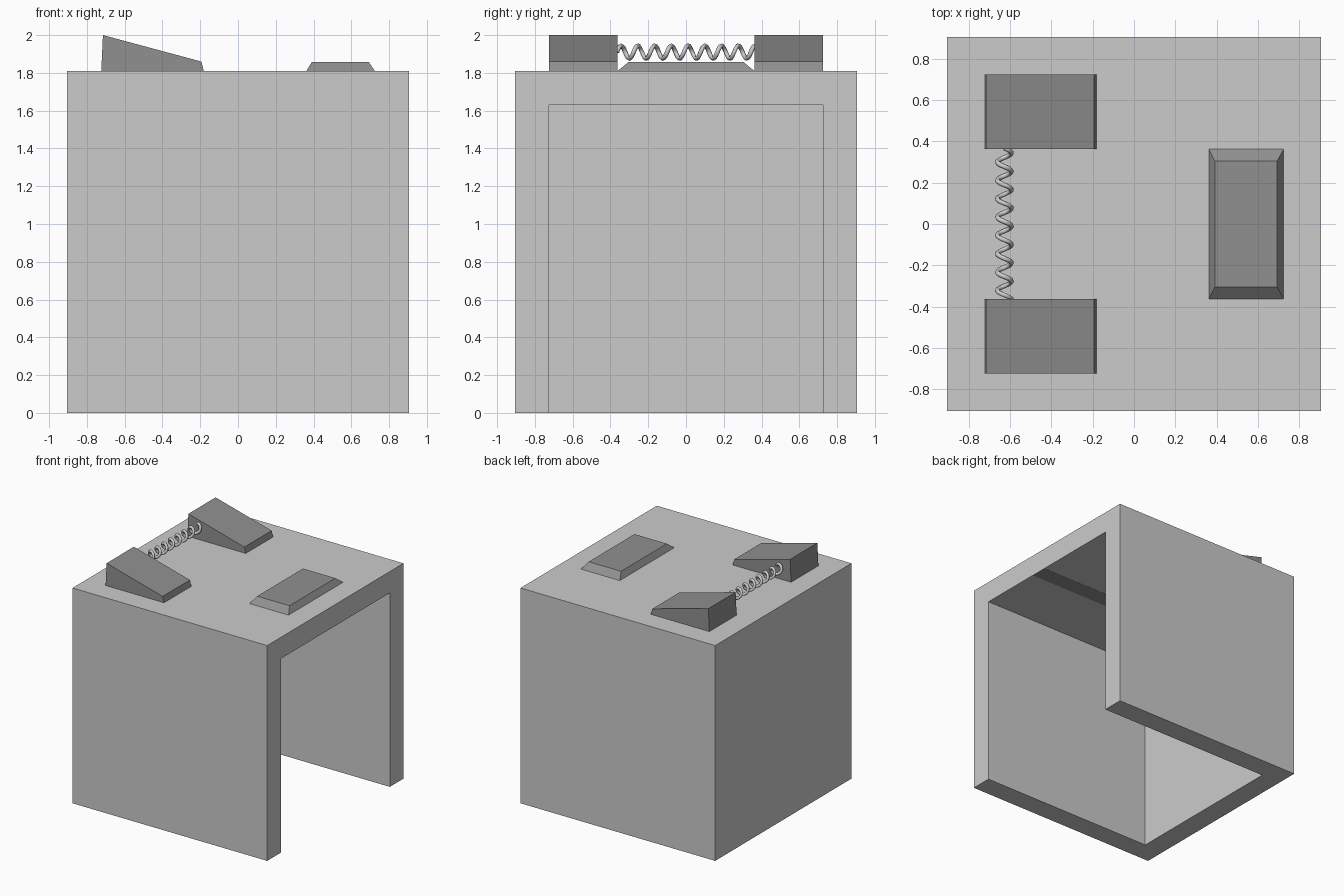
import bpy, bmesh, math

if "Cube" in bpy.data.objects:
    bpy.data.objects.remove(bpy.data.objects["Cube"])

dark = bpy.data.materials.new("dark_grey")
dark.diffuse_color = (0.28, 0.28, 0.28, 1)
dark.use_nodes = True
dark.node_tree.nodes["Principled BSDF"].inputs["Base Color"].default_value = dark.diffuse_color


def mesh_object(name, verts, faces, mat=None):
    bm = bmesh.new()
    vs = [bm.verts.new(v) for v in verts]
    for f in faces:
        bm.faces.new([vs[i] for i in f])
    bmesh.ops.recalc_face_normals(bm, faces=bm.faces)
    me = bpy.data.meshes.new(name)
    bm.to_mesh(me)
    bm.free()
    ob = bpy.data.objects.new(name, me)
    bpy.context.collection.objects.link(ob)
    if mat:
        me.materials.append(mat)
    return ob


def prism(name, profile, y0, y1, mat=None):
    """Extrude an x-z profile along y."""
    n = len(profile)
    verts = [(x, y, z) for y in (y0, y1) for x, z in profile]
    faces = [range(n), range(n, 2 * n)]
    faces += [(i, (i + 1) % n, n + (i + 1) % n, n + i) for i in range(n)]
    return mesh_object(name, verts, faces, mat)


# Hollow housing: one side profile for the walls, an L profile for back and top
S, I, H, T = 0.905, 0.724, 1.81, 1.63
box = [(-S, 0), (S, 0), (S, H), (-S, H)]
housing = prism("housing", box, -S, S)
cutter = prism("housing_cutter", [(-I, -0.2), (S + 0.2, -0.2), (S + 0.2, T), (-I, T)], -I, I)
cut = housing.modifiers.new("opening", 'BOOLEAN')
cut.operation = 'DIFFERENCE'
cut.solver = 'EXACT'
cut.object = cutter
bpy.context.view_layer.objects.active = housing
housing.select_set(True)
bpy.ops.object.modifier_apply(modifier=cut.name)
bpy.data.objects.remove(cutter)

# Dark strip flush with the underside of the top
prism("underside_strip", [(-I, T - 0.001), (0.9, T - 0.001), (0.9, T + 0.01), (-I, T + 0.01)],
      -0.175, -0.03, dark)

# Pair of wedges
wedge = [(-0.724, H), (-0.715, 2.0), (-0.194, 1.86), (-0.181, H)]
for side, y0, y1 in (("front", -0.724, -0.362), ("back", 0.362, 0.724)):
    prism(side + "_wedge", wedge, y0, y1, dark)

# Bevelled plate
verts = []
for x0, x1, y, z in ((0.362, 0.724, 0.362, H), (0.391, 0.692, 0.304, 1.858)):
    verts += [(x0, -y, z), (x1, -y, z), (x1, y, z), (x0, y, z)]
mesh_object("bevelled_plate", verts,
            [(0, 1, 2, 3), (4, 5, 6, 7)] + [(i, (i + 1) % 4, 4 + (i + 1) % 4, 4 + i) for i in range(4)],
            dark)

# Coil spring between the wedges
curve = bpy.data.curves.new("spring", 'CURVE')
curve.dimensions = '3D'
curve.bevel_depth = 0.012
curve.bevel_resolution = 1
curve.use_fill_caps = True
turns, steps, radius = 8.25, 16, 0.034
count = int(turns * steps)
path = curve.splines.new('POLY')
path.points.add(count)
for i, p in enumerate(path.points):
    a = 2 * math.pi * i / steps
    p.co = (-0.627 + radius * math.cos(a), -0.366 + 0.732 * i / count,
            1.91 + radius * math.sin(a), 1)
spring = bpy.data.objects.new("spring", curve)
bpy.context.collection.objects.link(spring)
